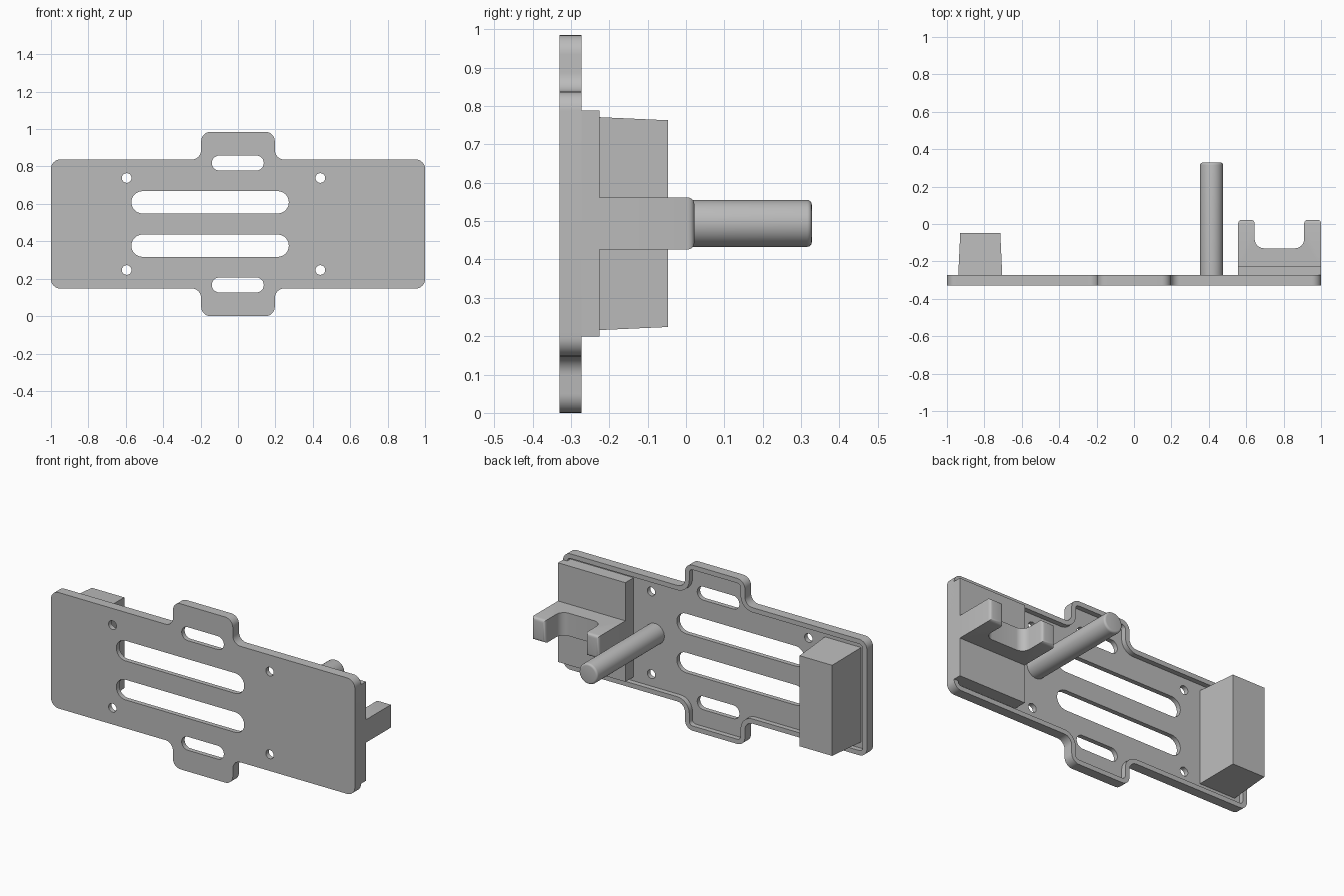
import bpy, bmesh, math
from mathutils import Vector

if "Cube" in bpy.data.objects:
    bpy.data.objects.remove(bpy.data.objects["Cube"])

grey = bpy.data.materials.new("light grey")
grey.diffuse_color = (0.5, 0.5, 0.5, 1)
grey.use_nodes = True
grey.node_tree.nodes["Principled BSDF"].inputs["Base Color"].default_value = grey.diffuse_color
ZC = 0.4925  # mid height


def fillet(corners, n=8):
    """Round the corners of a closed outline given as (x, y, radius)."""
    out = []
    for i, (x, y, r) in enumerate(corners):
        p = Vector((x, y))
        if r == 0:
            out.append(p)
            continue
        a = (Vector(corners[i - 1][:2]) - p).normalized()
        b = (Vector(corners[(i + 1) % len(corners)][:2]) - p).normalized()
        c = p + (a + b) * r  # right-angled corners
        for k in range(n + 1):
            t = k / n * math.pi / 2
            out.append(c - b * r * math.cos(t) - a * r * math.sin(t))
    return out


def finish(name, bm):
    bmesh.ops.remove_doubles(bm, verts=bm.verts[:], dist=1e-5)
    bmesh.ops.recalc_face_normals(bm, faces=bm.faces[:])
    me = bpy.data.meshes.new(name)
    bm.to_mesh(me)
    bm.free()
    me.materials.append(grey)
    ob = bpy.data.objects.new(name, me)
    bpy.context.collection.objects.link(ob)
    return ob


def smooth(ob):
    bpy.ops.object.select_all(action='DESELECT')
    ob.select_set(True)
    bpy.context.view_layer.objects.active = ob
    bpy.ops.object.shade_smooth_by_angle(angle=math.radians(30))


def prism_bm(pts, a, b, axis):
    """Extrude an outline from a to b along y (x-z outline) or z (x-y outline)."""
    bm = bmesh.new()
    place = (lambda p, h: (p[0], h, p[1])) if axis == 'y' else (lambda p, h: (p[0], p[1], h))
    lo = [bm.verts.new(place(p, a)) for p in pts]
    hi = [bm.verts.new(place(p, b)) for p in pts]
    bm.faces.new(lo)
    bm.faces.new(hi[::-1])
    for i in range(len(pts)):
        j = (i + 1) % len(pts)
        bm.faces.new((lo[i], lo[j], hi[j], hi[i]))
    return bm


def plate_outline(d):
    """Plate with top and bottom tabs, inset by d."""
    x, h, tx, th = 1 - d, 0.345 - d, 0.197 - d, 0.4925 - d
    r, ri = 0.05 - d, 0.05 + d
    half = [(x, h, r), (tx, h, ri), (tx, th, r), (-tx, th, r), (-tx, h, ri), (-x, h, r)]
    full = half + [(-a, -b, c) for a, b, c in half]
    return fillet([(a, b + ZC, c) for a, b, c in full])


def stadium(x0, x1, zc, r, n=12):
    pts = []
    for cx, start in ((x1 - r, -math.pi / 2), (x0 + r, math.pi / 2)):
        for k in range(n + 1):
            t = start + math.pi * k / n
            pts.append((cx + r * math.cos(t), zc + r * math.sin(t)))
    return pts


# Plate with recessed back, slots and screw holes
plate = finish("base_plate", prism_bm(plate_outline(0), -0.33, -0.272, 'y'))
cuts = [(plate_outline(0.028), -0.302)]
for s in (-1, 1):
    cuts.append((stadium(-0.57, 0.272, ZC + s * 0.116, 0.06), -0.4))
    cuts.append((stadium(-0.14, 0.138, ZC + s * 0.326, 0.04), -0.4))
    for x in (-0.595, 0.44):
        cuts.append(([(x + 0.026 * math.cos(k * math.pi / 12),
                       ZC + s * 0.246 + 0.026 * math.sin(k * math.pi / 12))
                      for k in range(24)], -0.4))
bpy.context.view_layer.objects.active = plate
for pts, start in cuts:
    cutter = finish("cutter", prism_bm(pts, start, -0.2, 'y'))
    mod = plate.modifiers.new("cut", 'BOOLEAN')
    mod.operation, mod.solver, mod.object = 'DIFFERENCE', 'EXACT', cutter
    bpy.ops.object.modifier_apply(modifier=mod.name)
    bpy.data.objects.remove(cutter)
smooth(plate)

# Tapered block at the left end
bm = bmesh.new()
bmesh.ops.create_cube(bm, size=1)
for v in bm.verts:
    back = v.co.y > 0
    sx, sz = (0.214, 0.539) if back else (0.238, 0.562)
    v.co = (-0.822 + v.co.x * sx, -0.047 if back else -0.303, 0.4935 + v.co.z * sz)
finish("tapered_block", bm)

# Bracket mounting pad, flush with the right end
pad = [(0.557, 0.199), (1.0, 0.199), (1.0, 0.789), (0.557, 0.789)]
finish("bracket_pad", prism_bm(pad, -0.303, -0.225, 'y'))

# U-shaped fork with rounded tips
fork = fillet([(0.557, -0.226, 0), (1, -0.226, 0), (1, 0.022, 0), (0.91, 0.022, 0),
               (0.91, -0.13, 0.05), (0.645, -0.13, 0.05), (0.645, 0.022, 0), (0.557, 0.022, 0)])
bm = prism_bm(fork, 0.426, 0.562, 'z')
tips = [e for e in bm.edges if all(v.co.y > 0.02 for v in e.verts)]
bmesh.ops.bevel(bm, geom=tips, offset=0.018, segments=4, profile=0.5, affect='EDGES')
smooth(finish("fork", bm))

# Long round pin with a softened end, turned from a profile
bm = bmesh.new()
R, E = 0.061, 0.012
profile = [(0, -0.303), (R, -0.303)]
profile += [(R - E + E * math.cos(t), 0.328 - E + E * math.sin(t))
            for t in (k * math.pi / 8 for k in range(5))] + [(0, 0.328)]
vs = [bm.verts.new((r, y, 0)) for r, y in profile]
es = [bm.edges.new(p) for p in zip(vs, vs[1:])]
bmesh.ops.spin(bm, geom=vs + es, cent=(0, 0, 0), axis=(0, 1, 0), angle=math.tau, steps=48)
bmesh.ops.translate(bm, verts=bm.verts[:], vec=(0.415, 0, 0.494))
smooth(finish("pin", bm))
